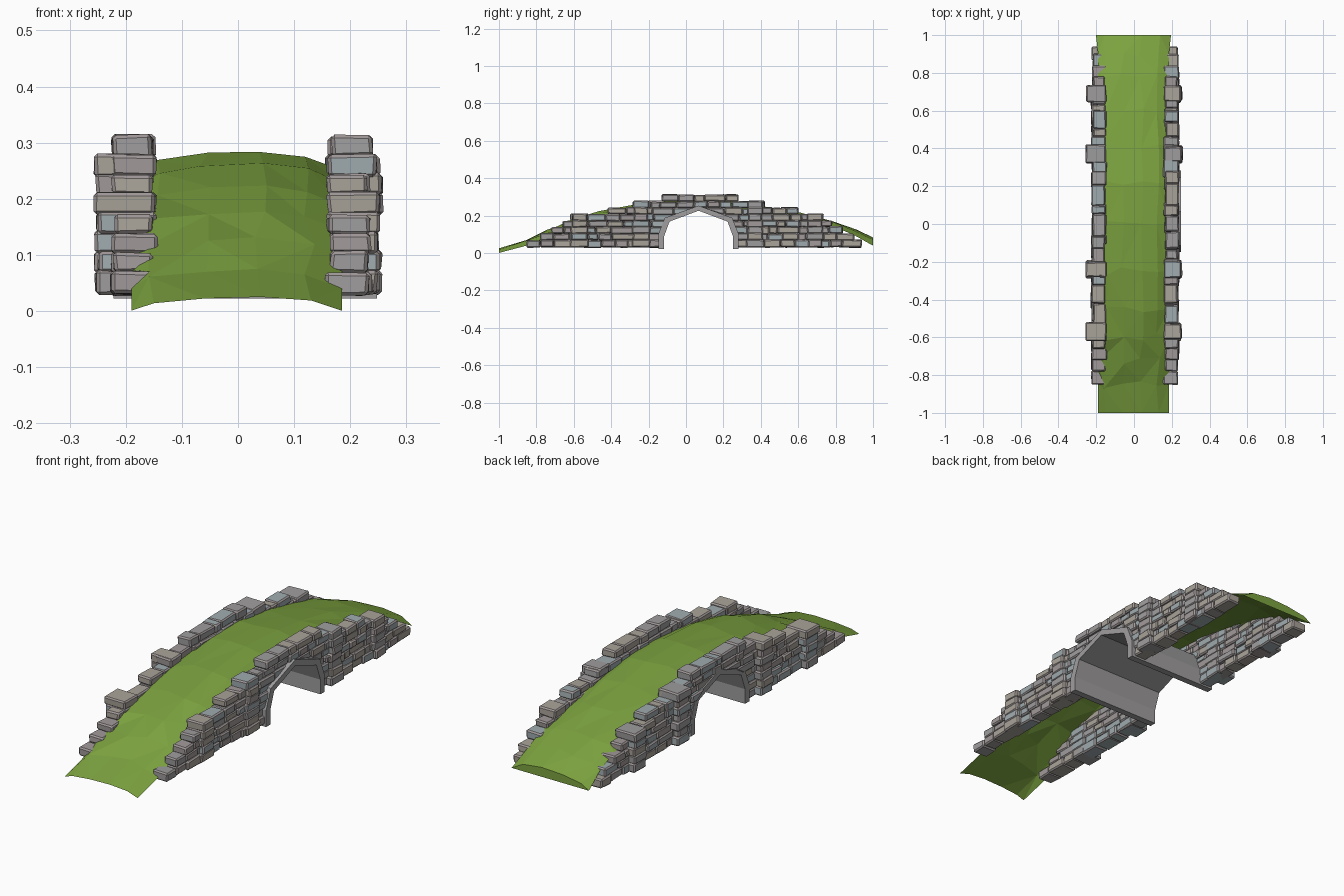
import bpy, bmesh, random
from mathutils import Vector

if "Cube" in bpy.data.objects:
    bpy.data.objects.remove(bpy.data.objects["Cube"])

random.seed(7)
ARCH_Y = 0.067


def material(name, rgb):
    m = bpy.data.materials.new(name)
    m.diffuse_color = (*rgb, 1)
    m.use_nodes = True
    m.node_tree.nodes["Principled BSDF"].inputs["Base Color"].default_value = m.diffuse_color
    return m


STONES = [material("stone_mauve", (0.36, 0.32, 0.32)), material("stone_blue", (0.35, 0.41, 0.43)),
          material("stone_beige", (0.40, 0.37, 0.32)), material("stone_grey", (0.35, 0.34, 0.34))]
GRASS = material("grass_green", (0.20, 0.36, 0.05))


def make_object(name, bm, mats):
    bmesh.ops.recalc_face_normals(bm, faces=bm.faces)
    mesh = bpy.data.meshes.new(name)
    bm.to_mesh(mesh)
    bm.free()
    for m in mats:
        mesh.materials.append(m)
    obj = bpy.data.objects.new(name, mesh)
    bpy.context.collection.objects.link(obj)
    return obj


def lerp_table(table, t):
    for (a, va), (b, vb) in zip(table, table[1:]):
        if t <= b:
            return va + (vb - va) * max(0, t - a) / (b - a)
    return table[-1][1]


def jit(a):
    return random.uniform(-a, a)


# One chamfered, slightly irregular stone; start and end are (bottom y, top y)
def add_stone(bm, x0, x1, start, end, z0, z1):
    verts = bmesh.ops.create_cube(bm, size=1)["verts"]
    for v in verts:
        top = v.co.z > 0
        v.co = Vector(((x1 if v.co.x > 0 else x0) + jit(0.003),
                       (end if v.co.y > 0 else start)[top] + jit(0.003),
                       (z1 if top else z0) + jit(0.002)))
    mat = random.randrange(4)
    for f in {f for v in verts for f in v.link_faces}:
        f.material_index = mat
    edges = list({e for v in verts for e in v.link_edges})
    bmesh.ops.bevel(bm, geom=edges, offset=0.006, segments=1, affect='EDGES')


# Stepped courses: (bottom z, top z, first y, last y)
COURSES = [(0.03, 0.07, -0.85, 0.94), (0.068, 0.105, -0.78, 0.90), (0.103, 0.14, -0.72, 0.84),
           (0.138, 0.173, -0.66, 0.78), (0.171, 0.208, -0.60, 0.715), (0.206, 0.242, -0.42, 0.60),
           (0.24, 0.276, -0.28, 0.42), (0.274, 0.311, -0.13, 0.28)]
PIERS = (-0.57, -0.24, 0.37, 0.69)
OPENING = [(0.1, 0.20), (0.19, 0.165), (0.245, 0.0)]


def add_run(bm, x0, x1, start, end, z0, z1):
    a, b = sum(start) / 2, sum(end) / 2
    n = max(1, round((b - a) / 0.082))
    cuts = [start]
    for i in range(1, n):
        y = a + (b - a) * (i + jit(0.27)) / n
        cuts.append((y, y))
    cuts.append(end)
    for s, e in zip(cuts, cuts[1:]):
        add_stone(bm, x0 + jit(0.006), x1 + jit(0.006), s, e, z0 + jit(0.002), z1 + jit(0.003))


def build_wall(name, side, inner, outer, pier_outer):
    bm = bmesh.new()
    for z0, z1, ya, yb in COURSES:
        lo, hi = sorted((side * inner, side * outer))
        hb, ht = lerp_table(OPENING, z0), lerp_table(OPENING, z1)
        if hb > 0.03:
            add_run(bm, lo, hi, (ya, ya), (ARCH_Y - hb, ARCH_Y - ht), z0, z1)
            add_run(bm, lo, hi, (ARCH_Y + hb, ARCH_Y + ht), (yb, yb), z0, z1)
        else:
            add_run(bm, lo, hi, (ya, ya), (yb, yb), z0, z1)
        # Projecting pier stones
        for y in PIERS:
            if ya < y < yb and z1 < 0.3:
                w = random.uniform(0.036, 0.05)
                lo2, hi2 = sorted((side * (inner - 0.003), side * (pier_outer + jit(0.005))))
                add_stone(bm, lo2, hi2, (y - w, y - w), (y + w, y + w), z0, z1 + 0.003)
    make_object(name, bm, STONES)


build_wall("right_wall", 1, 0.162, 0.234, 0.252)
build_wall("left_wall", -1, 0.15, 0.222, 0.252)

# Arch lining: faceted band running through the bridge
half_outer = [(-0.215, 0.022), (-0.215, 0.10), (-0.18, 0.188)]
half_inner = [(-0.184, 0.022), (-0.184, 0.09), (-0.155, 0.168)]


def full(half, apex):
    return half + [(0, apex)] + [(-y, z) for y, z in reversed(half)]


outer, inner = full(half_outer, 0.253), full(half_inner, 0.226)
bm = bmesh.new()
rings = []
for (yo, zo), (yi, zi) in zip(outer, inner):
    rings.append([bm.verts.new((x, ARCH_Y + y, z)) for x, y, z in
                  ((-0.222, yo, zo), (0.248, yo, zo), (0.248, yi, zi), (-0.222, yi, zi))])
for a, b in zip(rings, rings[1:]):
    for i in range(4):
        j = (i + 1) % 4
        bm.faces.new((a[i], a[j], b[j], b[i]))
bm.faces.new(rings[0])
bm.faces.new(rings[-1])
make_object("arch_lining", bm, [STONES[3]])

# Grass path: crowned open sheet with drooping edges
CROWN = [(-1, 0.025), (-0.85, 0.075), (-0.72, 0.13), (-0.6, 0.178), (-0.45, 0.222), (-0.25, 0.262),
         (0, 0.286), (0.22, 0.279), (0.42, 0.252), (0.6, 0.218), (0.8, 0.172), (0.9, 0.13), (1, 0.083)]
SECTION = [(-0.19, 0.035), (-0.15, 0.016), (-0.06, 0.004), (0.04, 0.0), (0.13, 0.009), (0.185, 0.035)]
bm = bmesh.new()
rows = []
for y, z in CROWN:
    at_end = abs(y) == 1
    row = []
    for i, (x, drop) in enumerate(SECTION):
        mid = 0 < i < 5 and not at_end
        drop = drop * (0.7 if y == -1 else 1.25 if y == 1 else 1)
        row.append(bm.verts.new((x * (1.06 if y == 1 else 1) + (jit(0.012) if mid else 0),
                                 y + (jit(0.02) if mid else 0),
                                 max(0, z - drop + (jit(0.003) if mid else 0)))))
    rows.append(row)
for a, b in zip(rows, rows[1:]):
    for i in range(5):
        bm.faces.new((a[i], a[i + 1], b[i + 1], b[i]))
bm.faces.new(rows[-1])
bmesh.ops.triangulate(bm, faces=bm.faces)
make_object("grass_path", bm, [GRASS])
